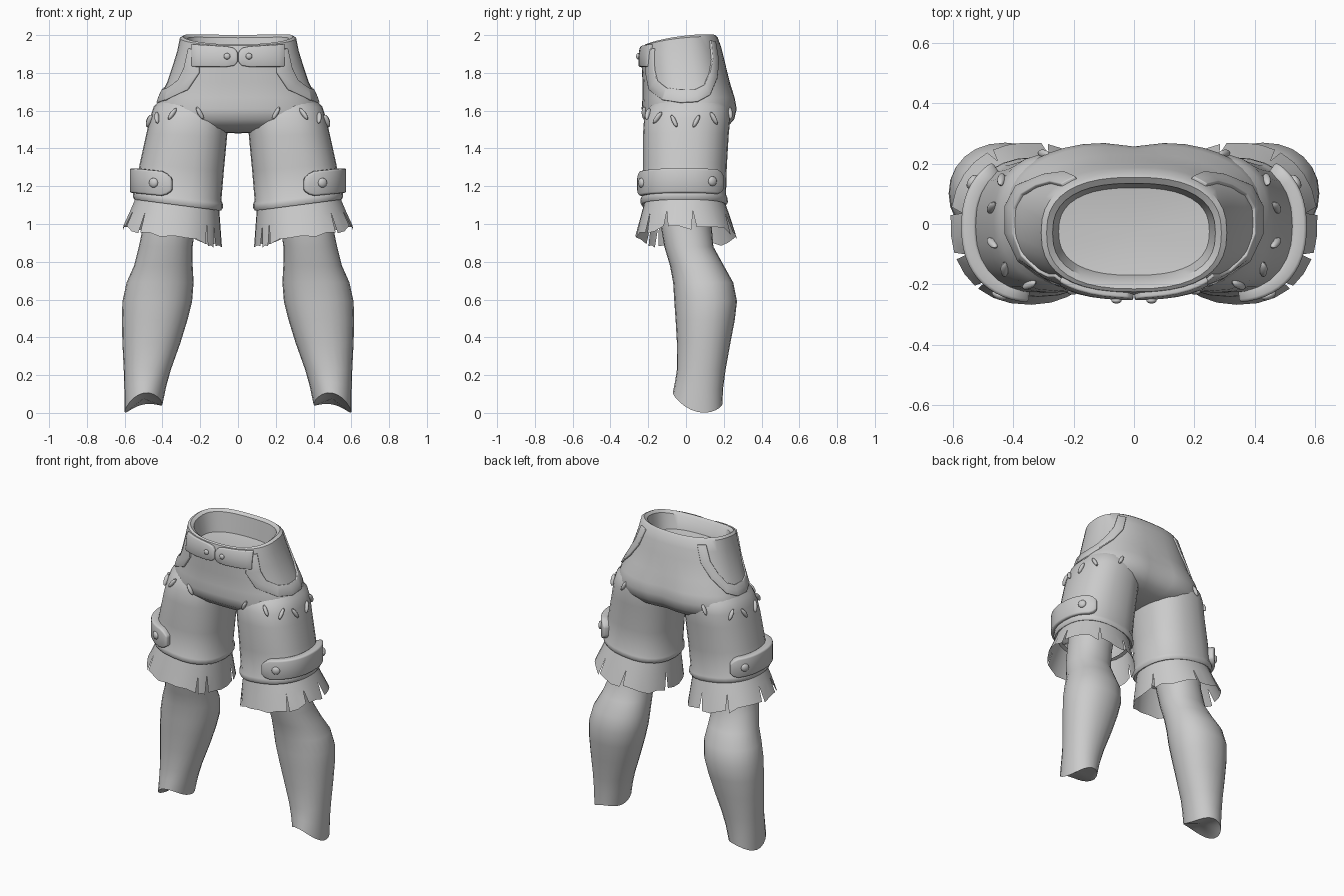
import bpy, bmesh, math, random
from mathutils import Vector, Matrix
from mathutils.bvhtree import BVHTree

if "Cube" in bpy.data.objects:
    bpy.data.objects.remove(bpy.data.objects["Cube"])

random.seed(4)


def pt(s, th, p=2.35):
    """Point on a rounded ring: x0, x1, y0, y1, z, tilt along x, tilt along y, saddle."""
    x0, x1, y0, y1, z, tu, tv, sd = (tuple(s) + (0, 0, 0))[:8]
    c, n = math.cos(th), math.sin(th)
    u = math.copysign(abs(c) ** (2 / p), c)
    v = math.copysign(abs(n) ** (2 / p), n)
    return Vector(((x0 + x1) / 2 + (x1 - x0) / 2 * u, (y0 + y1) / 2 + (y1 - y0) / 2 * v,
                   z + tu * u + tv * v + sd * (v * v - u * u)))


def finish(name, bm, mirror=True, thick=0, bevel=0, angle=40):
    bmesh.ops.remove_doubles(bm, verts=bm.verts, dist=0.0002)
    bmesh.ops.recalc_face_normals(bm, faces=bm.faces)
    me = bpy.data.meshes.new(name)
    bm.to_mesh(me)
    bm.free()
    ob = bpy.data.objects.new(name, me)
    bpy.context.collection.objects.link(ob)
    me.shade_smooth()
    me.set_sharp_from_angle(angle=math.radians(angle))
    if thick:
        m = ob.modifiers.new("thickness", 'SOLIDIFY')
        m.thickness, m.offset = thick, 0
    if bevel:
        m = ob.modifiers.new("soft edge", 'BEVEL')
        m.width, m.segments = bevel, 2
    if mirror:
        ob.modifiers.new("other side", 'MIRROR').use_mirror_merge = False
    return ob


def grid(bm, rows, wrap=False):
    vs = [[bm.verts.new(c) for c in r] for r in rows]
    for a, b in zip(vs, vs[1:]):
        for i in range(len(a) if wrap else len(a) - 1):
            j = (i + 1) % len(a)
            bm.faces.new((a[i], a[j], b[j], b[i]))
    return vs


def loft(name, specs, n=28, p=2.35, start=None, end=None, mirror=True, shape=None):
    bm = bmesh.new()
    rows = [[pt(s, 2 * math.pi * i / n, p) for i in range(n)] for s in specs]
    if shape:
        rows = [[shape(c) for c in r] for r in rows]
    vs = grid(bm, rows, True)
    for ring, tip in ((vs[0], start), (vs[-1], end)):
        if tip:
            t = bm.verts.new(tip)
            for i in range(n):
                bm.faces.new((ring[i], ring[(i + 1) % n], t))
    return finish(name, bm, mirror)


def tree(ob):
    return BVHTree.FromPolygons([v.co for v in ob.data.vertices], [p.vertices for p in ob.data.polygons])


def blobs(name, items, size):
    """Flattened spheres lying on a surface: (position, normal, turn)."""
    bm = bmesh.new()
    for pos, nor, turn in items:
        m = (Matrix.Translation(pos) @ Vector(nor).to_track_quat('Z', 'Y').to_matrix().to_4x4()
             @ Matrix.Rotation(turn, 4, 'Z') @ Matrix.Diagonal((*size, 1)))
        bmesh.ops.create_uvsphere(bm, u_segments=12, v_segments=8, radius=1, matrix=m)
    return finish(name, bm)


# Seat: open waist with a thick rim, shallow floor inside, rounded crotch
def cleft(c):
    if c.y > 0.1 and c.z < 1.75:
        c.y -= 0.018 * math.exp(-(c.x / 0.08) ** 2)
    return c


seat = loft("seat", [
    (-.25, .25, -.17, .12, 1.86),
    (-.27, .27, -.195, .135, 1.97, 0, .025, -.009),
    (-.29, .29, -.215, .155, 1.985, 0, .025, -.009),
    (-.308, .308, -.225, .168, 1.975, 0, .022, -.009),
    (-.322, .322, -.235, .188, 1.915, 0, .015),
    (-.342, .342, -.235, .205, 1.85, 0, .01),
    (-.375, .375, -.23, .232, 1.75),
    (-.415, .415, -.23, .264, 1.67),
    (-.435, .435, -.235, .275, 1.61),
    (-.44, .44, -.225, .262, 1.555),
    (-.37, .37, -.175, .225, 1.51),
    (-.2, .2, -.09, .15, 1.485)],
    n=40, p=2.5, start=(0, -.03, 1.84), end=(0, .02, 1.48), mirror=False, shape=cleft)

# Shorts legs with a rolled hem
short_leg = loft("shorts_leg", [
    (.03, .40, -.15, .19, 1.67),
    (.04, .447, -.195, .225, 1.62),
    (.05, .466, -.222, .235, 1.56),
    (.058, .485, -.228, .226, 1.47, .01),
    (.075, .52, -.228, .216, 1.3, .02),
    (.088, .545, -.23, .212, 1.155, .03),
    (.08, .555, -.24, .22, 1.135, .03),
    (.08, .557, -.242, .222, 1.115, .03),
    (.09, .55, -.235, .212, 1.10, .03),
    (.12, .52, -.20, .18, 1.11, .03)])

# Lower legs with a saddle-shaped ankle opening
loft("lower_leg", [
    (.20, .48, -.14, .14, 1.16),
    (.225, .50, -.135, .135, 1.0),
    (.24, .525, -.115, .145, .88),
    (.24, .55, -.085, .20, .78),
    (.235, .59, -.068, .25, .69),
    (.243, .612, -.062, .27, .59),
    (.268, .615, -.055, .258, .49),
    (.305, .612, -.048, .235, .37),
    (.355, .605, -.048, .21, .23),
    (.38, .602, -.058, .197, .14, -.01, -.015, .01),
    (.40, .60, -.07, .192, .05, -.02, -.03, .025)],
    n=24, p=2.15, end=(.5, .06, .075))

# Frayed cuffs: flared panels separated by a few notches
top, low = (.10, .54, -.22, .205, 1.115, .03), (.085, .609, -.268, .27, .935, .05)
notches = [-146, -132, -50, -22, 8, 62, 100, 165, 214]
bm = bmesh.new()
for a, b in zip(notches, notches[1:]):
    k = max(2, round((b - a) / 14))
    gap = random.uniform(1.5, 3.5)
    rows = [[], [], []]
    jag = [random.uniform(-.022, .012) for _ in range(k + 1)]
    for i in range(k + 1):
        f = i / k
        t0 = math.radians(a + (b - a) * f)
        t1 = math.radians(a + gap + (b - a - 2 * gap) * f)
        p0, p1 = pt(top, t0, 2.2), pt(low, t0, 2.2)
        rows[0].append(p0)
        rows[1].append(p0.lerp(p1, .45))
        rows[2].append(pt(low, t1, 2.2) + Vector((0, 0, jag[i])))
    grid(bm, rows)
finish("frayed_cuff", bm)

# Leg straps: rounded bands around the outside of each leg
band = (.078, .548, -.236, .218, 1.205, .025)
bm = bmesh.new()
rows = []
for i in range(23):
    d = min(i, 22 - i)
    h = .065 * (.5, .85, 1)[min(d, 2)]
    c = pt(band, math.radians(-84 + i * (140 / 22)))
    rows.append([c + Vector((0, 0, h * t)) for t in (-1, 0, 1)])
grid(bm, rows)
finish("leg_strap", bm, thick=.05, bevel=.01)


def strap_button(deg):
    t = math.radians(deg)
    n = (pt(band, t + .05) - pt(band, t - .05)).cross(Vector((0, 0, 1))).normalized()
    return pt(band, t) + n * .026, n, 0


blobs("strap_button", [strap_button(-62), strap_button(33)], (.026, .026, .014))

# Front waistband: two halves meeting in a notch, with buttons
seat_tree = tree(seat)
bm = bmesh.new()
rows = []
for i, x in enumerate((.002, .02, .06, .1, .14, .18, .21, .24)):
    cut = (.026, .006)[i] if i < 2 else 0
    lo, hi = 1.832 + cut, 1.935 + .06 * x - cut
    rows.append([seat_tree.ray_cast(Vector((x, -1, lo + (hi - lo) * t)), Vector((0, 1, 0)))[0]
                 for t in (0, .5, 1)])
grid(bm, rows)
finish("waistband", bm, thick=.036, bevel=.006)
blobs("waist_button", [((.058, -.254, 1.888), (0, -1, 0), 0)], (.017, .017, .01))

# Pocket edging: U-shaped raised band on each hip
outer = [(-.2, 1.92), (-.208, 1.8), (-.19, 1.71), (-.12, 1.655), (-.03, 1.64), (.06, 1.645),
         (.125, 1.68), (.16, 1.77), (.168, 1.86), (.15, 1.965)]
inner = [(-.165, 1.93), (-.165, 1.82), (-.15, 1.76), (-.1, 1.72), (-.03, 1.708), (.05, 1.71),
         (.095, 1.735), (.122, 1.80), (.134, 1.87), (.125, 1.97)]
bm = bmesh.new()
rows = []
for o, q in zip(outer, inner):
    hits = [seat_tree.ray_cast(Vector((1, o[0] + (q[0] - o[0]) * t, o[1] + (q[1] - o[1]) * t)),
                               Vector((-1, 0, 0)))[0] for t in (0, .5, 1)]
    if all(hits):
        rows.append(hits)
grid(bm, rows)
finish("pocket_edging", bm, thick=.022, bevel=.004)

# Thigh stitches: slanted little pegs around the outside of each leg
leg_tree = tree(short_leg)
items = []
for i, deg in enumerate((-103, -64, -40, -16, 14, 38, 78)):
    t = math.radians(deg)
    d = Vector((math.cos(t), math.sin(t), 0))
    o = Vector((.25, 0, 1.54 + .05 * math.sin(t) ** 2))
    hits = [h for h in (tr.ray_cast(o + d, -d) for tr in (leg_tree, seat_tree)) if h[0]]
    if hits:
        pos, nor = min(hits, key=lambda h: h[3])[:2]
        items.append((pos + nor * .006, nor, math.radians(28 if i % 2 else -28)))
blobs("thigh_stitch", items, (.012, .038, .014))
